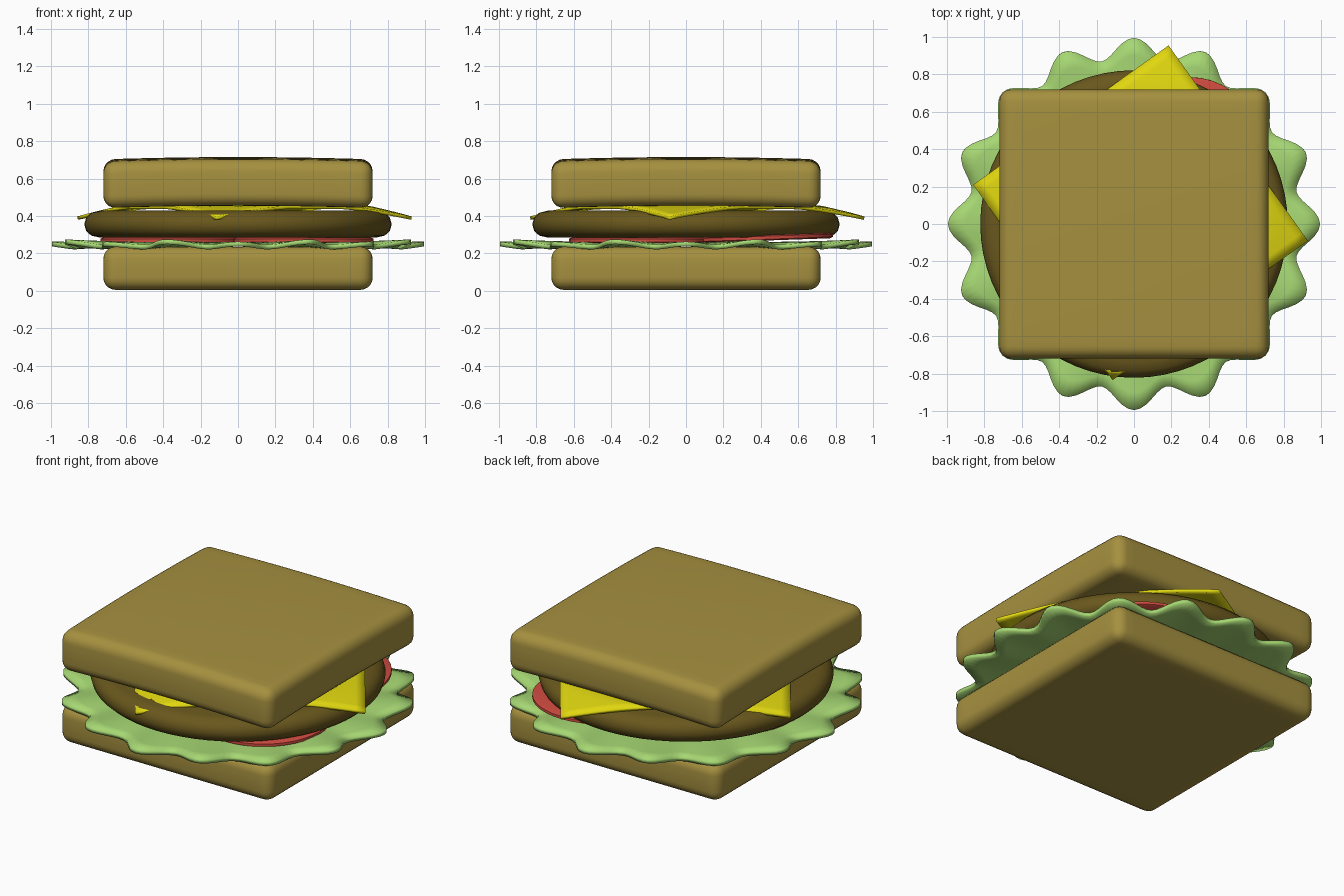
import bpy, bmesh, math
from mathutils import Vector, Matrix

if "Cube" in bpy.data.objects:
    bpy.data.objects.remove(bpy.data.objects["Cube"])


def material(name, rgb):
    m = bpy.data.materials.new(name)
    m.diffuse_color = (*rgb, 1)
    m.use_nodes = True
    m.node_tree.nodes["Principled BSDF"].inputs["Base Color"].default_value = m.diffuse_color
    return m


BREAD = material("bread", (0.38, 0.28, 0.05))
LETTUCE = material("lettuce", (0.38, 0.68, 0.17))
TOMATO = material("tomato", (0.62, 0.07, 0.05))
PATTY = material("patty", (0.14, 0.095, 0.012))
CHEESE = material("cheese", (0.75, 0.68, 0.005))


def finish(bm, name, mat, angle=40):
    bmesh.ops.recalc_face_normals(bm, faces=bm.faces)
    me = bpy.data.meshes.new(name)
    bm.to_mesh(me)
    bm.free()
    ob = bpy.data.objects.new(name, me)
    bpy.context.collection.objects.link(ob)
    if mat:
        me.materials.append(mat)
        bpy.ops.object.select_all(action='DESELECT')
        ob.select_set(True)
        bpy.context.view_layer.objects.active = ob
        bpy.ops.object.shade_smooth_by_angle(angle=math.radians(angle))
    return ob


def bread(name, z0, z1, bow):
    h = 0.72
    bm = bmesh.new()
    bmesh.ops.create_cube(bm, size=1, matrix=Matrix.Translation((0, 0, (z0 + z1) / 2))
                          @ Matrix.Diagonal((2 * h, 2 * h, z1 - z0, 1)))
    bmesh.ops.bevel(bm, geom=bm.edges[:], offset=0.065, segments=5, profile=0.5, affect='EDGES')
    # extra loops so the slice can bow upwards in the middle
    for axis in (Vector((1, 0, 0)), Vector((0, 1, 0))):
        for i in range(-5, 6):
            bmesh.ops.bisect_plane(bm, geom=bm.verts[:] + bm.edges[:] + bm.faces[:],
                                   plane_co=axis * i * 0.12, plane_no=axis)
    for v in bm.verts:
        v.co.z += bow * (1 - (v.co.x / h) ** 2) + bow * (1 - (v.co.y / h) ** 2)
    return finish(bm, name, BREAD, 60)


def disc(name, profile, mat, matrix, seg=64):
    # turned solid from a half profile of (radius, height)
    bm = bmesh.new()
    vs = [bm.verts.new((r, 0, z)) for r, z in profile]
    es = [bm.edges.new(p) for p in zip(vs, vs[1:])]
    bmesh.ops.spin(bm, geom=vs + es, cent=(0, 0, 0), axis=(0, 0, 1),
                   angle=2 * math.pi, steps=seg, use_merge=True)
    bmesh.ops.remove_doubles(bm, verts=bm.verts, dist=1e-5)
    bm.transform(matrix)
    return finish(bm, name, mat, 50)


# Bread slices
bread("bottom_bread", 0.005, 0.235, 0.0)
bread("top_bread", 0.44, 0.69, 0.0125)

# Lettuce leaf with sixteen frilled lobes
bm = bmesh.new()
N = 192
centre = bm.verts.new((0, 0, 0.248))
prev = None
for j in range(1, 13):
    t = j / 12
    f = t ** 4
    ring = []
    for i in range(N):
        a = 2 * math.pi * i / N
        c = math.cos(16 * a)
        r = t * 0.94 + f * (0.055 * c)
        z = 0.248 + f * (0.011 * c - 0.006 * math.cos(8 * a) - 0.003)
        ring.append(bm.verts.new((r * math.cos(a), r * math.sin(a), z)))
    for i in range(N):
        k = (i + 1) % N
        if prev:
            bm.faces.new((prev[i], ring[i], ring[k], prev[k]))
        else:
            bm.faces.new((centre, ring[i], ring[k]))
    prev = ring
leaf = finish(bm, "lettuce_leaf", LETTUCE, 60)
mod = leaf.modifiers.new("thickness", 'SOLIDIFY')
mod.thickness = 0.025
mod.offset = 0

# Tomato slices
slice_profile = [(0, -0.015), (0.36, -0.015), (0.375, -0.008), (0.375, 0.008), (0.36, 0.015), (0, 0.015)]
for n, (x, y, z, tilt) in enumerate([(0.3, 0.41, 0.283, 2.0), (-0.36, 0.05, 0.27, 0), (0.35, -0.25, 0.27, 0)]):
    disc(f"tomato_slice_{n + 1}", slice_profile, TOMATO,
         Matrix.Translation((x, y, z)) @ Matrix.Rotation(math.radians(tilt), 4, 'X'), 40)

# Patty
disc("patty", [(0, 0.285), (0.74, 0.285), (0.785, 0.295), (0.812, 0.32), (0.822, 0.355),
               (0.812, 0.39), (0.785, 0.417), (0.74, 0.428), (0, 0.43)], PATTY, Matrix())

# Cheese slice: turned square whose corners droop
bm = bmesh.new()
bmesh.ops.create_grid(bm, x_segments=24, y_segments=24, size=0.64)
bm.transform(Matrix.Rotation(math.radians(35.5), 4, 'Z'))
for v in bm.verts:
    d = v.co.xy.length
    v.co.z = 0.447 - 0.24 * max(0, d - 0.66)
    v.co.x += 0.035
    v.co.y += 0.06
cheese = finish(bm, "cheese_slice", CHEESE, 40)
mod = cheese.modifiers.new("thickness", 'SOLIDIFY')
mod.thickness = 0.018
mod.offset = 0

# Hole near the front corner of the cheese
bm = bmesh.new()
bmesh.ops.create_cone(bm, cap_ends=True, segments=7, radius1=0.05, radius2=0.05, depth=0.3,
                      matrix=Matrix.Translation((-0.1, -0.745, 0.43)))
cutter = finish(bm, "cheese_hole_cutter", None)
cutter.hide_render = True
cutter.hide_set(True)
cut = cheese.modifiers.new("hole", 'BOOLEAN')
cut.operation = 'DIFFERENCE'
cut.object = cutter
